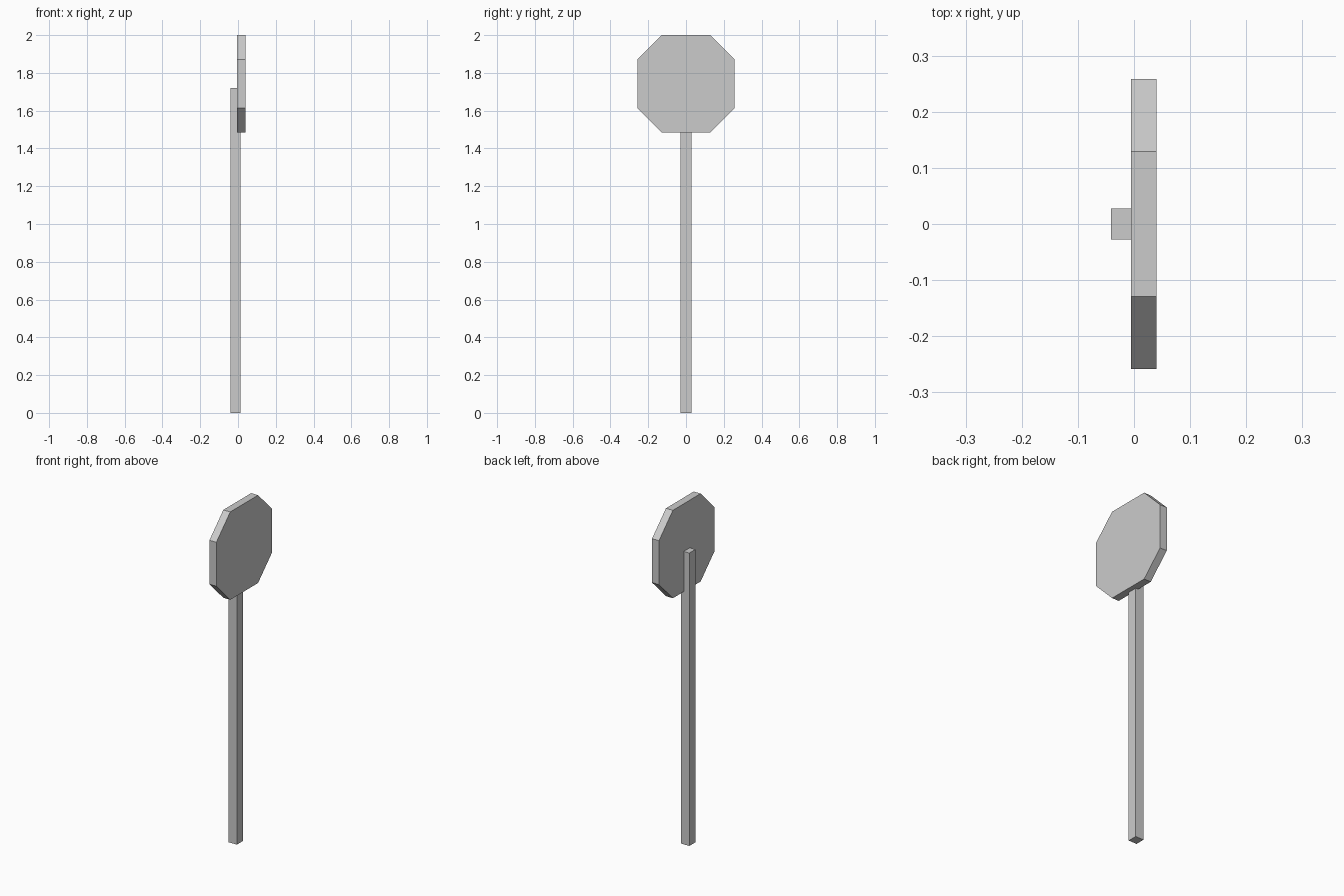
import bpy, bmesh

if "Cube" in bpy.data.objects:
    bpy.data.objects.remove(bpy.data.objects["Cube"])


def extruded(name, outline, axis_vec):
    """Make a closed prism from a planar outline."""
    bm = bmesh.new()
    face = bm.faces.new([bm.verts.new(p) for p in outline])
    ext = bmesh.ops.extrude_face_region(bm, geom=[face], use_keep_orig=True)
    bmesh.ops.translate(bm, vec=axis_vec,
                        verts=[g for g in ext["geom"] if isinstance(g, bmesh.types.BMVert)])
    bmesh.ops.recalc_face_normals(bm, faces=bm.faces)
    mesh = bpy.data.meshes.new(name)
    bm.to_mesh(mesh)
    bm.free()
    obj = bpy.data.objects.new(name, mesh)
    bpy.context.collection.objects.link(obj)
    return obj


# Square post, its front edge let into the sign plate
x0, x1, h = -0.041, 0.012, 0.028
extruded("post", [(x0, -h, 0), (x1, -h, 0), (x1, h, 0), (x0, h, 0)], (0, 0, 1.72))

# Octagonal plate: a square with corners cut at a quarter of its width
r, c, zc = 0.258, 0.129, 1.742
corners = [(r, c), (c, r), (-c, r), (-r, c), (-r, -c), (-c, -r), (c, -r), (r, -c)]
extruded("sign_plate", [(-0.005, y, zc + z) for y, z in corners], (0.045, 0, 0))
